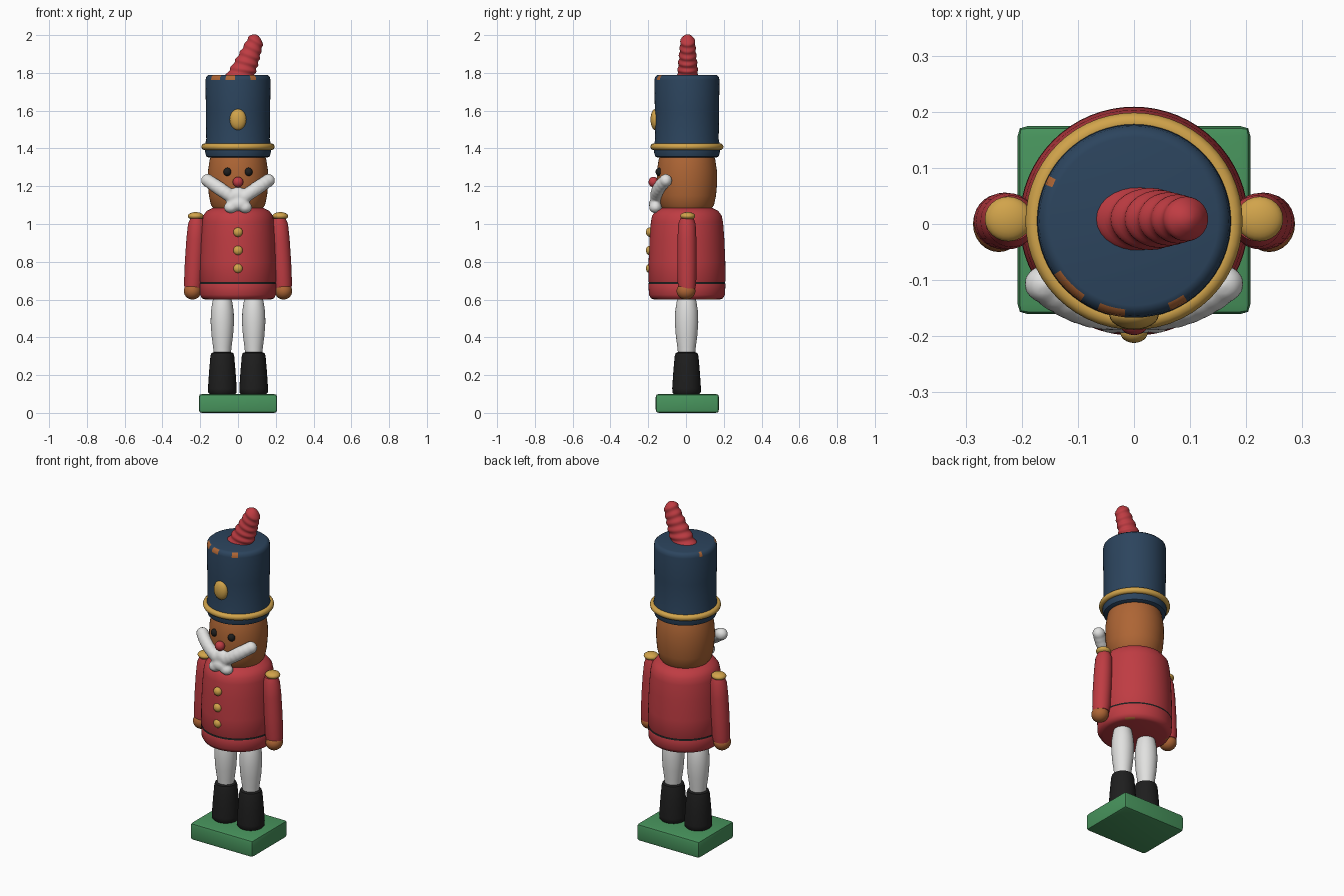
import bpy, bmesh, math
from mathutils import Vector, Matrix

cube = bpy.data.objects.get("Cube")
if cube:
    bpy.data.objects.remove(cube, do_unlink=True)


def material(name, rgb):
    m = bpy.data.materials.new(name)
    m.use_nodes = True
    m.diffuse_color = (*rgb, 1)
    m.node_tree.nodes["Principled BSDF"].inputs["Base Color"].default_value = (*rgb, 1)
    return m


RED = material("coat red", (0.52, 0.045, 0.055))
BLUE = material("hat blue", (0.025, 0.058, 0.11))
GOLD = material("trim gold", (0.64, 0.37, 0.07))
WOOD = material("wood brown", (0.42, 0.13, 0.035))
WHITE = material("white", (0.75, 0.75, 0.74))
BLACK = material("black", (0.013, 0.013, 0.013))
GREEN = material("stand green", (0.065, 0.30, 0.11))
CY = 0.005  # shared y of the body axis


def finish(name, bm, *mats, smooth=True):
    bmesh.ops.recalc_face_normals(bm, faces=bm.faces)
    mesh = bpy.data.meshes.new(name)
    bm.to_mesh(mesh)
    bm.free()
    for m in mats:
        mesh.materials.append(m)
    ob = bpy.data.objects.new(name, mesh)
    bpy.context.collection.objects.link(ob)
    if smooth:
        bpy.ops.object.select_all(action="DESELECT")
        bpy.context.view_layer.objects.active = ob
        ob.select_set(True)
        bpy.ops.object.shade_smooth_by_angle(angle=math.radians(42))
    return ob


def loft(bm, rings, seg):
    """Skin rings of (centre, radius x, radius y, tilt about y) and cap the ends."""
    loops = []
    for c, rx, ry, tilt in rings:
        turn = Matrix.Rotation(tilt, 3, "Y")
        loops.append([bm.verts.new(Vector(c) + turn @ Vector(
            (rx * math.cos(a), ry * math.sin(a), 0)))
            for a in (math.tau * i / seg for i in range(seg))])
    for a, b in zip(loops, loops[1:]):
        for i in range(seg):
            j = (i + 1) % seg
            bm.faces.new((a[i], a[j], b[j], b[i]))
    bm.faces.new(loops[0])
    bm.faces.new(loops[-1])


def lathe(name, profile, mats, x=0, y=CY, lean=0, seg=48, rule=None):
    """Turned part from (radius, z) pairs; lean shifts x as z drops."""
    bm = bmesh.new()
    top = profile[-1][1]
    loft(bm, [((x + lean * (top - z), y, z), r, r, 0) for r, z in profile], seg)
    if rule:
        for f in bm.faces:
            f.material_index = rule(f.calc_center_median())
    return finish(name, bm, *mats)


def ball(name, at, size, mat):
    bm = bmesh.new()
    bmesh.ops.create_uvsphere(bm, u_segments=24, v_segments=14, radius=1,
                              matrix=Matrix.LocRotScale(Vector(at), None, Vector(size)))
    return finish(name, bm, mat)


# Stand
bm = bmesh.new()
bmesh.ops.create_cube(bm, size=1, matrix=Matrix.LocRotScale(
    Vector((0, 0.007, 0.05)), None, Vector((0.415, 0.335, 0.1))))
bmesh.ops.bevel(bm, geom=bm.edges[:], offset=0.018, segments=2, profile=0.6, affect="EDGES")
finish("stand", bm, GREEN)

# Coat with a dark belt line and worn spots on the lower edge
def coat_rule(c):
    if 0.685 < c.z < 0.695:
        return 1
    deg = math.degrees(math.atan2(c.y - CY, c.x)) % 360
    worn = 35 < deg < 52 or 150 < deg < 160
    return 2 if worn and c.z < 0.612 and c.xy.length > 0.1 else 0


lathe("coat", [(0.172, 0.6), (0.19, 0.606), (0.201, 0.625), (0.204, 0.683),
               (0.202, 0.687), (0.202, 0.693), (0.204, 0.697), (0.203, 0.8),
               (0.198, 0.92), (0.191, 1.01), (0.184, 1.045), (0.165, 1.07),
               (0.135, 1.085), (0.12, 1.088)], (RED, BLACK, WOOD), seg=64, rule=coat_rule)
for i, z in enumerate((0.765, 0.86, 0.957)):
    ball(f"coat_button_{i + 1}", (0, -0.192, z), (0.025, 0.02, 0.025), GOLD)

# Limbs, one of each per side
for side, s in (("left", 1), ("right", -1)):
    lathe(f"{side}_boot", [(0.066, 0.098), (0.075, 0.108), (0.076, 0.13), (0.07, 0.22),
                           (0.063, 0.3), (0.058, 0.316), (0.045, 0.322)],
          [BLACK], x=0.083 * s, y=0.003, seg=28)
    lathe(f"{side}_leg", [(0.045, 0.31), (0.049, 0.35), (0.057, 0.41), (0.062, 0.48),
                          (0.06, 0.54), (0.052, 0.59), (0.042, 0.62)],
          [WHITE], x=0.083 * s, y=0.003, seg=28)
    lathe(f"{side}_arm", [(0.035, 0.652), (0.045, 0.658), (0.049, 0.69), (0.051, 0.8),
                          (0.05, 0.92), (0.046, 1.0), (0.035, 1.03)],
          [RED], x=0.217 * s, lean=0.058 * s, seg=28)
    ball(f"{side}_hand", (0.241 * s, 0, 0.645), (0.046, 0.05, 0.045), WOOD)
    ball(f"{side}_epaulette", (0.224 * s, 0.009, 1.042), (0.042, 0.04, 0.021), GOLD)
    ball(f"{side}_eye", (0.056 * s, -0.142, 1.276), (0.021, 0.019, 0.022), BLACK)

# Head and nose
lathe("head", [(0.125, 1.075), (0.143, 1.1), (0.154, 1.15), (0.16, 1.22),
               (0.159, 1.28), (0.15, 1.34), (0.14, 1.37)], [WOOD])
ball("nose", (0, -0.172, 1.222), (0.028, 0.026, 0.028), RED)

# Moustache and beard: overlapping blobs fused into one soft form
bm = bmesh.new()
blobs = [((0, -0.155, 1.15), (0.055, 0.032, 0.045)),
         ((0, -0.162, 1.105), (0.065, 0.035, 0.035))]
for s in (-1, 1):
    blobs.append(((0.038 * s, -0.162, 1.088), (0.037, 0.034, 0.031)))
    for t in range(7):
        k = t / 6
        blobs.append(((s * (0.035 + 0.125 * k), -0.157 + 0.05 * k * k, 1.145 + 0.085 * k),
                      (0.036, 0.034, 0.038 - 0.006 * abs(k - 0.5))))
for at, size in blobs:
    bmesh.ops.create_uvsphere(bm, u_segments=20, v_segments=12, radius=1,
                              matrix=Matrix.LocRotScale(Vector(at), None, Vector(size)))
beard = finish("moustache_and_beard", bm, WHITE)
remesh = beard.modifiers.new("fuse", "REMESH")
remesh.mode = "VOXEL"
remesh.voxel_size = 0.008
remesh.use_smooth_shade = True
soften = beard.modifiers.new("soften", "SMOOTH")
soften.factor, soften.iterations = 0.5, 3

# Hat with chipped paint along the top rim
CHIPS = ((152, 158), (212, 236), (249, 262), (292, 306))


def hat_rule(c):
    deg = math.degrees(math.atan2(c.y - CY, c.x)) % 360
    rim = 1.765 < c.z < 1.787 and c.xy.length > 0.1
    return int(rim and any(a < deg < b for a, b in CHIPS))


lathe("hat", [(0.155, 1.352), (0.168, 1.358), (0.174, 1.38), (0.174, 1.42),
              (0.168, 1.45), (0.17, 1.6), (0.172, 1.762), (0.169, 1.778),
              (0.158, 1.788), (0.15, 1.79)], (BLUE, WOOD), seg=64, rule=hat_rule)
bpy.ops.mesh.primitive_torus_add(location=(0, CY, 1.409), major_radius=0.176,
                                 minor_radius=0.0175, major_segments=56, minor_segments=12)
band = bpy.context.object
band.name = "hat_band"
band.data.materials.append(GOLD)
bpy.ops.object.shade_smooth()
ball("hat_badge", (0, -0.162, 1.553), (0.044, 0.026, 0.056), GOLD)

# Plume: tapered ribbed horn that leans to one side
bm = bmesh.new()
rings = []
N = 44
for i in range(N + 1):
    k = i / N
    tilt = 0.1 + 0.5 * k
    rib = 1 + 0.055 * math.sin(k * math.tau * 6)
    end = math.sqrt(max(0.02, 1 - max(0, (k - 0.86) / 0.14) ** 2))
    r = (0.057 - 0.022 * k) * rib * end
    x = 0.002 + 0.103 * k ** 0.85
    rings.append(((x, 0.009, 1.772 + 0.226 * k), r * (1.3 - 0.2 * k), r, tilt))
loft(bm, rings, 28)
finish("plume", bm, RED)
